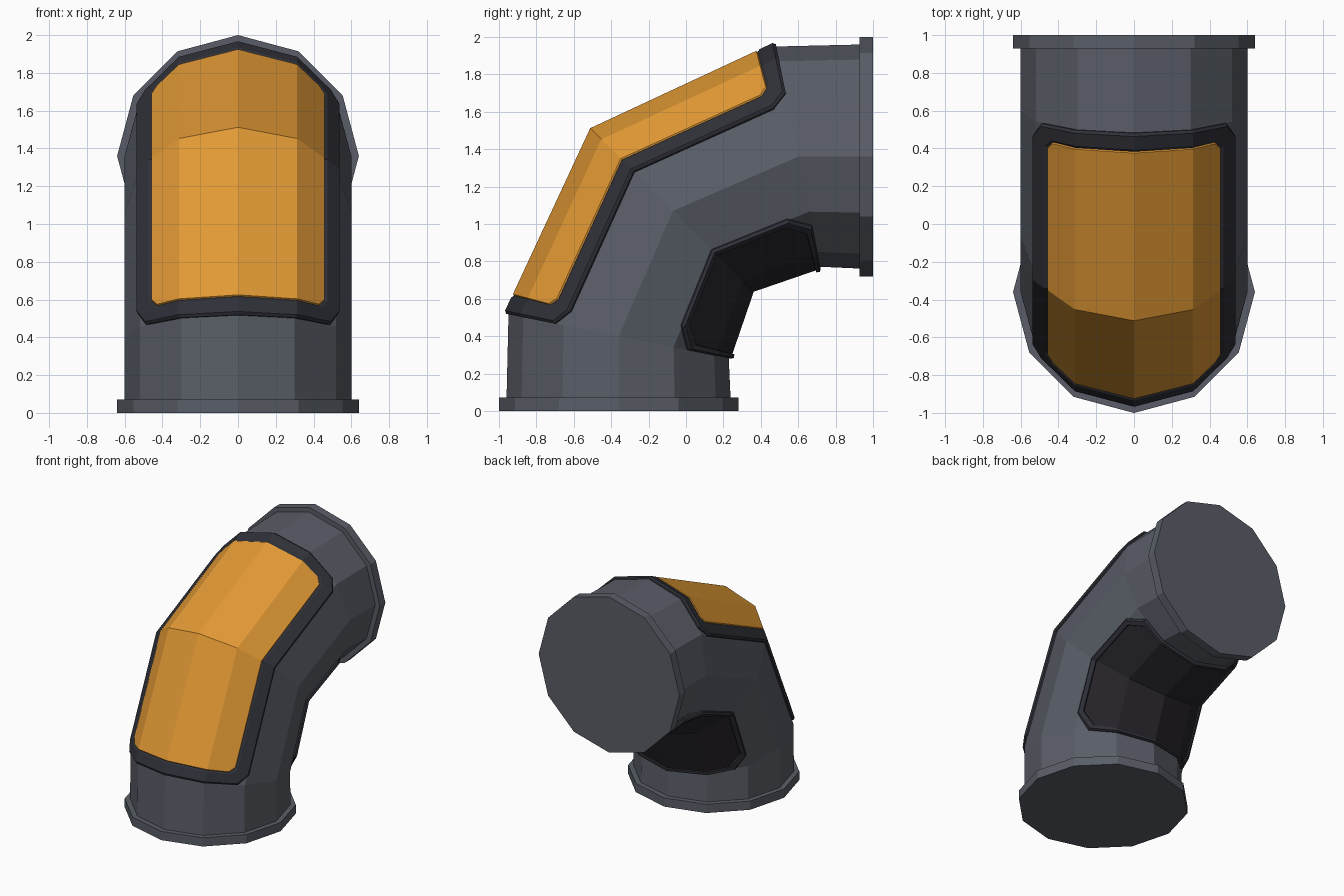
import bpy, bmesh, math
from mathutils import Vector

if "Cube" in bpy.data.objects:
    bpy.data.objects.remove(bpy.data.objects["Cube"])


def material(name, rgb):
    m = bpy.data.materials.new(name)
    m.diffuse_color = (*rgb, 1)
    m.use_nodes = True
    m.node_tree.nodes["Principled BSDF"].inputs["Base Color"].default_value = m.diffuse_color
    return m


GREY = material("slate_grey", (0.10, 0.11, 0.135))
TRIM = material("dark_trim", (0.029, 0.030, 0.040))
ORANGE = material("amber_orange", (0.76, 0.32, 0.035))
BLACK = material("soft_black", (0.019, 0.017, 0.022))

# Elbow path rings: (y, z, tilt in degrees)
START, END = (-0.36, 0.0, 0), (1.0, 1.36, 90)
BEND = [(-0.36, 0.40, 11.25), (-0.07, 1.07, 45), (0.60, 1.36, 78.75)]


def ring_point(ring, radius, step, side=1):
    """Vertex of a 12-sided ring; step counts 30 degrees from the outer (side=1) or inner (-1) ridge."""
    y, z, tilt = ring
    t, a = math.radians(tilt), math.radians(30 * step)
    d = side * radius * math.cos(a)
    return Vector((radius * math.sin(a), y - d * math.cos(t), z + d * math.sin(t)))


def finish(name, bm, mat):
    bmesh.ops.recalc_face_normals(bm, faces=bm.faces[:])
    me = bpy.data.meshes.new(name)
    bm.to_mesh(me)
    bm.free()
    me.materials.append(mat)
    ob = bpy.data.objects.new(name, me)
    bpy.context.collection.objects.link(ob)
    return ob


def bridge(bm, a, b):
    n = len(a)
    for i in range(n):
        bm.faces.new((a[i], a[(i + 1) % n], b[(i + 1) % n], b[i]))


def tube(name, rings):
    """Capped loft through (ring, radius) pairs."""
    bm = bmesh.new()
    loops = [[bm.verts.new(ring_point(r, rad, k)) for k in range(12)] for r, rad in rings]
    for a, b in zip(loops, loops[1:]):
        bridge(bm, a, b)
    bm.faces.new(loops[0])
    bm.faces.new(loops[-1])
    return finish(name, bm, GREY)


def on_elbow(s, a, radius, side):
    """Map path position s (0..2) and ring step a to the faceted elbow surface."""
    k = 0 if s < 1 else 1
    i = math.floor(a)
    u, v = s - k, a - i
    edge = [ring_point(r, radius, i, side).lerp(ring_point(r, radius, i + 1, side), v)
            for r in (BEND[k], BEND[k + 1])]
    return edge[0] + (edge[1] - edge[0]) * u


def patch(name, loops, side, mat, closed_ring):
    """Plate wrapped on the elbow. Loops: (half width, end inset, corner width, corner length, radius)."""
    bm = bmesh.new()
    vs = []
    for w, e, cw, cl, rad in loops:
        q = [(w, e + cl), (w, 2 - e - cl), (w - cw, 2 - e), (cw - w, 2 - e),
             (-w, 2 - e - cl), (-w, e + cl), (cw - w, e), (w - cw, e)]
        vs.append([bm.verts.new((a, s, rad)) for a, s in q])
    for a, b in zip(vs, vs[1:]):
        bridge(bm, a, b)
    if closed_ring:
        bridge(bm, vs[-1], vs[0])
    else:
        bm.faces.new(vs[0])
        bm.faces.new(vs[-1])
    # Cut along the facet lines, then wrap
    cuts = [((c, 0, 0), (1, 0, 0)) for c in (-2, -1, 0, 1, 2)] + [((0, 1, 0), (0, 1, 0))]
    for co, no in cuts:
        bmesh.ops.bisect_plane(bm, geom=bm.verts[:] + bm.edges[:] + bm.faces[:],
                               dist=1e-5, plane_co=co, plane_no=no)
    for v in bm.verts:
        v.co = on_elbow(v.co.y, v.co.x, v.co.z, side)
    return finish(name, bm, mat)


# Pipe body and end flanges
tube("elbow_pipe", [((-0.36, 0.03, 0), 0.6)] + [] + [(r, 0.6) for r in BEND] + [((0.97, 1.36, 90), 0.6)])
tube("bottom_flange", [(START, 0.64), ((-0.36, 0.072, 0), 0.64)])
tube("back_flange", [((0.928, 1.36, 90), 0.64), (END, 0.64)])

# Outer armour plate with its raised frame
patch("outer_frame", [(2.03, 0.0, 0.22, 0.09, 0.58), (2.03, 0.0, 0.22, 0.09, 0.612),
                      (1.98, 0.015, 0.2, 0.08, 0.626), (1.70, 0.085, 0.15, 0.045, 0.626),
                      (1.65, 0.10, 0.13, 0.04, 0.615), (1.65, 0.10, 0.13, 0.04, 0.58)],
      1, TRIM, True)
patch("outer_plate", [(1.66, 0.098, 0.13, 0.04, 0.58), (1.66, 0.098, 0.13, 0.04, 0.616),
                      (1.64, 0.104, 0.13, 0.04, 0.625)], 1, ORANGE, False)

# Inner grip pad with its thin frame
patch("inner_frame", [(2.03, 0.0, 0.36, 0.22, 0.58), (2.03, 0.0, 0.36, 0.22, 0.612),
                      (1.99, 0.02, 0.35, 0.21, 0.626), (1.89, 0.07, 0.33, 0.19, 0.622),
                      (1.87, 0.08, 0.33, 0.19, 0.58)], -1, TRIM, True)
patch("inner_pad", [(1.88, 0.075, 0.33, 0.19, 0.58), (1.88, 0.075, 0.33, 0.19, 0.611)],
      -1, BLACK, False)
